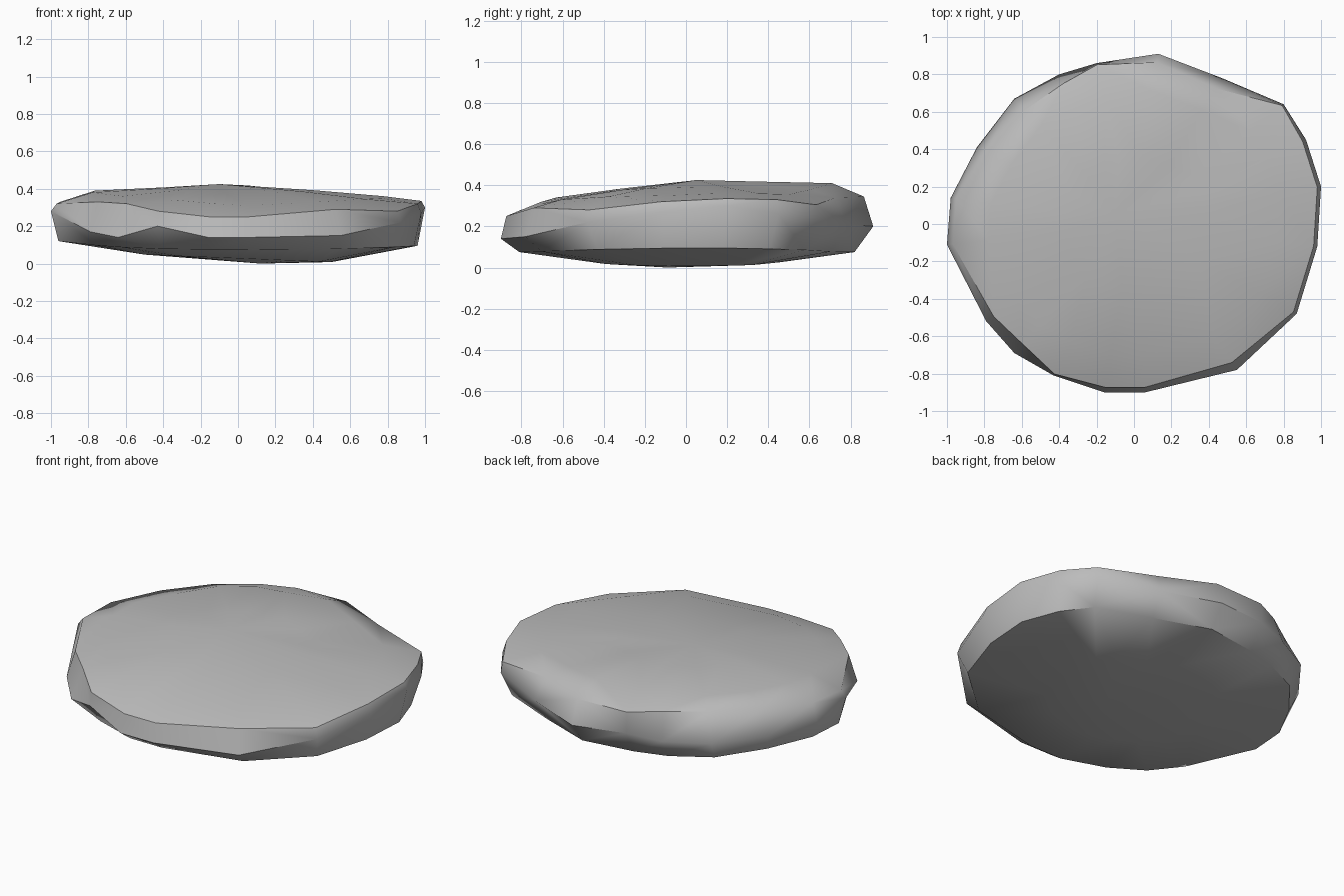
import bpy
import bmesh
import math

cube = bpy.data.objects.get("Cube")
if cube:
    bpy.data.objects.remove(cube, do_unlink=True)

# One stone grey for the whole rock
stone = bpy.data.materials.new("stone_grey")
stone.use_nodes = True
grey = (0.5, 0.5, 0.5, 1)
stone.diffuse_color = grey
shader = stone.node_tree.nodes["Principled BSDF"]
shader.inputs["Base Color"].default_value = grey
shader.inputs["Roughness"].default_value = 0.9

# Outline stations: x, y, height of widest point, rim scale, rim height, shoulder height
stations = [
    (1, .2, .3, .98, .335, .36),
    (.92, .45, .26, .98, .33, .36),
    (.8, .64, .24, .99, .305, .355),
    (.47, .78, .21, .93, .34, .38),
    (.13, .91, .2, .95, .345, .41),
    (-.2, .86, .22, .99, .345, .4),
    (-.4, .8, .2, .94, .36, .41),
    (-.64, .67, .2, .91, .36, .4),
    (-.84, .41, .2, .94, .35, .39),
    (-.98, .14, .22, .97, .33, .39),
    (-1, -.11, .28, .97, .32, .38),
    (-.79, -.52, .17, .95, .33, .36),
    (-.64, -.69, .14, .93, .32, .345),
    (-.43, -.81, .2, .99, .28, .34),
    (-.16, -.9, .14, .97, .25, .32),
    (.06, -.9, .14, .97, .25, .31),
    (.55, -.78, .15, .95, .29, .33),
    (.87, -.48, .22, .98, .28, .345),
    (.98, -.12, .27, .98, .32, .35),
]
TOP_HEIGHT = .425


def ring(bm, points):
    return [bm.verts.new(p) for p in points]


def bridge(bm, lower, upper):
    """Join two rings of equal length with a band of faces."""
    n = len(lower)
    for i in range(n):
        j = (i + 1) % n
        bm.faces.new((lower[i], lower[j], upper[j], upper[i]))


def cap(bm, loop, centre):
    """Close a ring with a fan around a centre point."""
    hub = bm.verts.new(centre)
    for a, b in zip(loop, loop[1:] + loop[:1]):
        bm.faces.new((a, b, hub))


def base_edge(x, y):
    """Lower edge, lifted towards the left and right ends."""
    lift = .045 if x < 0 else .02
    return (x * .96, y * .9, .075 + lift * abs(x) ** 3)


bm = bmesh.new()

# Underside, lower edge, widest belt, upper rim, shoulder and crown
under = ring(bm, [(x * .5, y * .5, .028 - .02 * x) for x, y, *_ in stations])
base = ring(bm, [base_edge(x, y) for x, y, *_ in stations])
belt = ring(bm, [(x, y, z) for x, y, z, *_ in stations])
rim = ring(bm, [(x * f, y * f, z) for x, y, _, f, z, _ in stations])
shoulder = ring(bm, [(x * .78, y * .78, z) for x, y, *_, z in stations])
crown = ring(bm, [(x * .4, y * .4, (z + TOP_HEIGHT) / 2) for x, y, *_, z in stations])

loops = [under, base, belt, rim, shoulder, crown]
for lower, upper in zip(loops, loops[1:]):
    bridge(bm, lower, upper)
cap(bm, under, (.12, -.09, 0))
cap(bm, crown, (-.1, .05, TOP_HEIGHT))

bmesh.ops.triangulate(bm, faces=bm.faces[:])
bmesh.ops.recalc_face_normals(bm, faces=bm.faces[:])

mesh = bpy.data.meshes.new("flat_rock")
bm.to_mesh(mesh)
bm.free()
mesh.materials.append(stone)

rock = bpy.data.objects.new("flat_rock", mesh)
bpy.context.collection.objects.link(rock)

# Smooth the worn faces and keep the hard ridges
bpy.ops.object.select_all(action="DESELECT")
rock.select_set(True)
bpy.context.view_layer.objects.active = rock
bpy.ops.object.shade_smooth_by_angle(angle=math.radians(50))
